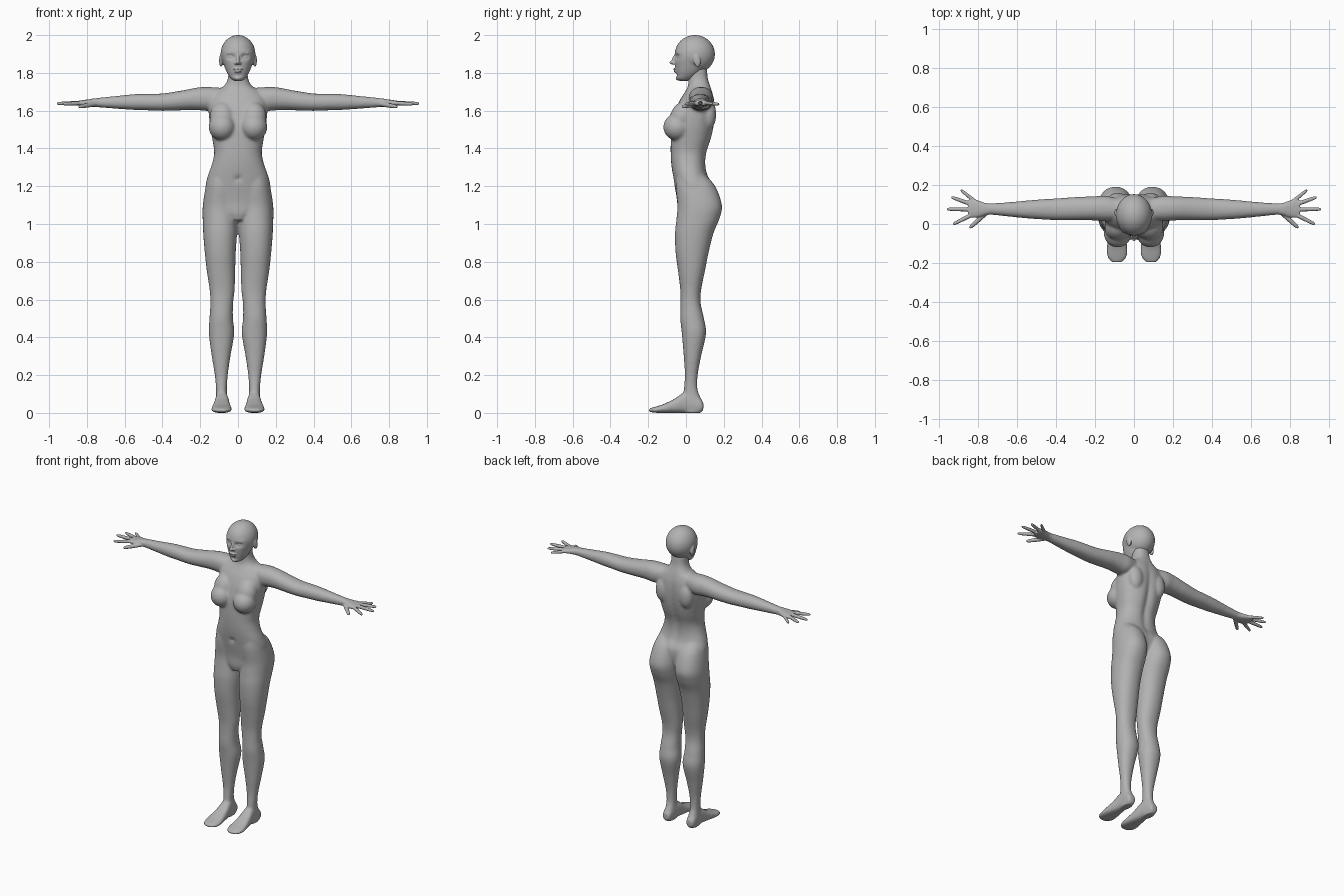
import bpy, bmesh, math
from mathutils import Vector, Matrix

grey = bpy.data.materials.new("plain grey")
grey.diffuse_color = (0.45, 0.45, 0.45, 1)


def spline(rows, steps=6):
    """Catmull-Rom resampling of section rows."""
    out = []
    for i in range(len(rows) - 1):
        p0, p1 = rows[max(i - 1, 0)], rows[i]
        p2, p3 = rows[i + 1], rows[min(i + 2, len(rows) - 1)]
        for k in range(steps):
            t = k / steps
            out.append([0.5 * (2 * b + (c - a) * t + (2 * a - 5 * b + 4 * c - d) * t * t
                               + (3 * b - a - 3 * c + d) * t ** 3)
                        for a, b, c, d in zip(p0, p1, p2, p3)])
    return out + [list(rows[-1])]


def skin(bm, rings):
    """Closed tube through rings of points."""
    vs = [[bm.verts.new(p) for p in r] for r in rings]
    n = len(vs[0])
    for a, b in zip(vs, vs[1:]):
        for i in range(n):
            j = (i + 1) % n
            bm.faces.new((a[i], a[j], b[j], b[i]))
    bm.faces.new(vs[0][::-1])
    bm.faces.new(vs[-1])


def loft(bm, rows, axis, sides=(1,), p=2.2, n=48):
    """Rows are (position, min a, max a, min b, max b) along the axis."""
    for s in sides:
        rings = []
        for t, a0, a1, b0, b1 in spline(rows):
            ring = []
            for i in range(n):
                c, d = math.cos(2 * math.pi * i / n), math.sin(2 * math.pi * i / n)
                a = (a0 + a1) / 2 + (a1 - a0) / 2 * math.copysign(abs(c) ** (2 / p), c)
                b = (b0 + b1) / 2 + (b1 - b0) / 2 * math.copysign(abs(d) ** (2 / p), d)
                q = {"x": (t, a, b), "y": (a, t, b), "z": (a, b, t)}[axis]
                ring.append((s * q[0], q[1], q[2]))
            rings.append(ring)
        skin(bm, rings)


def ball(bm, c, r, sides=(1,), tilt=0):
    for s in sides:
        m = (Matrix.Translation((s * c[0], c[1], c[2])) @ Matrix.Rotation(tilt, 4, "X")
             @ Matrix.Diagonal((*r, 1)))
        bmesh.ops.create_uvsphere(bm, u_segments=48, v_segments=32, radius=1, matrix=m)


def finger(bm, a, b, r):
    for s in (1, -1):
        p, q = Vector((s * a[0], a[1], a[2])), Vector((s * b[0], b[1], b[2]))
        d = (q - p).normalized()
        u = d.cross(Vector((0, 0, 1))).normalized()
        v = u.cross(d)
        rings = []
        for t, k in ((0, 1), (0.3, 1), (0.55, 0.95), (0.8, 0.85), (0.94, 0.7), (1, 0.35)):
            c = p.lerp(q, t)
            rings.append([c + r * k * (u * math.cos(i * math.pi / 8) + v * math.sin(i * math.pi / 8))
                          for i in range(16)])
        skin(bm, rings)


def dent(bm, x, z, sx, sz, depth, front):
    """Push the front or back surface inwards around a point."""
    for v in bm.verts:
        if (v.co.y < 0.03) == front:
            w = math.exp(-((v.co.x - x) / sx) ** 2 - ((v.co.z - z) / sz) ** 2)
            v.co.y += depth * w * (1 if front else -1)


def finish(bm, name, voxel, smooth):
    """Fuse the shells into one smooth skin."""
    bmesh.ops.recalc_face_normals(bm, faces=bm.faces[:])
    me = bpy.data.meshes.new(name)
    bm.to_mesh(me)
    bm.free()
    me.materials.append(grey)
    ob = bpy.data.objects.new(name, me)
    bpy.context.collection.objects.link(ob)
    m = ob.modifiers.new("fuse", "REMESH")
    m.mode = "VOXEL"
    m.voxel_size = voxel
    m.use_smooth_shade = True
    m = ob.modifiers.new("soften", "SMOOTH")
    m.factor = 0.5
    m.iterations = smooth
    return ob


BOTH = (1, -1)

# ---- body: torso and neck
bm = bmesh.new()
torso = [(1.02, .04, -.035, .08), (1.06, .10, -.045, .11), (1.12, .165, -.047, .14),
         (1.20, .172, -.06, .145), (1.26, .158, -.07, .115), (1.32, .137, -.078, .105),
         (1.38, .126, -.081, .112), (1.45, .136, -.08, .135), (1.52, .148, -.075, .15),
         (1.60, .155, -.055, .155), (1.66, .15, -.03, .15), (1.70, .12, -.005, .14),
         (1.73, .075, .01, .13), (1.77, .054, .013, .117), (1.83, .05, .015, .11)]
loft(bm, [(z, -r, r, f, b) for z, r, f, b in torso], "z", p=2.3)
dent(bm, 0, 1.45, .022, .2, .016, False)
dent(bm, 0, 1.24, .012, .014, .012, True)

# chest
ball(bm, (.084, -.046, 1.513), (.071, .074, .071), BOTH)
ball(bm, (.082, -.022, 1.565), (.068, .062, .085), BOTH, -0.3)

# shoulder blades
ball(bm, (.085, .12, 1.58), (.05, .04, .08), BOTH)

# legs
loft(bm, [(1.26, .03, .15, -.05, .10), (1.20, .01, .17, -.055, .155),
          (1.10, .003, .186, -.045, .190), (1.03, .002, .187, -.05, .178),
          (.95, .005, .184, -.058, .145), (.85, .012, .176, -.055, .12),
          (.75, .015, .165, -.042, .10), (.65, .018, .15, -.03, .08),
          (.58, .026, .146, -.029, .078), (.50, .027, .151, -.03, .095),
          (.42, .02, .154, -.022, .106), (.30, .04, .139, -.012, .08),
          (.20, .054, .123, -.006, .062), (.12, .059, .116, -.012, .062),
          (.06, .055, .118, -.02, .085), (0, .06, .115, -.01, .08)], "z", BOTH)

# feet
loft(bm, [(.092, .065, .11, .015, .055), (.07, .058, .118, 0, .08), (0, .05, .12, 0, .11),
          (-.06, .042, .13, 0, .075), (-.12, .034, .14, 0, .046),
          (-.165, .036, .138, .001, .032), (-.196, .058, .118, .006, .022)], "y", BOTH, 2.6)

# arms
loft(bm, [(.08, .02, .13, 1.62, 1.72), (.15, .015, .145, 1.60, 1.725),
          (.20, .018, .142, 1.602, 1.724), (.25, .02, .14, 1.604, 1.716),
          (.30, .02, .138, 1.602, 1.706), (.40, .02, .131, 1.599, 1.691),
          (.48, .024, .126, 1.602, 1.689), (.55, .029, .12, 1.604, 1.687),
          (.65, .039, .111, 1.611, 1.677), (.73, .047, .106, 1.617, 1.669),
          (.78, .047, .106, 1.622, 1.662)], "x", BOTH)
finish(bm, "body", .007, 10)

# ---- hands
bm = bmesh.new()
loft(bm, [(.72, .05, .103, 1.619, 1.667), (.76, .045, .107, 1.62, 1.665),
          (.79, .036, .117, 1.622, 1.66), (.82, .032, .127, 1.624, 1.656),
          (.85, .036, .122, 1.628, 1.651)], "x", BOTH, 2.4)
for base, tip, r in (((.76, .055, 1.635), (.842, -.020, 1.620), .0125),
                     ((.83, .048, 1.640), (.928, -.002, 1.635), .0108),
                     ((.83, .075, 1.641), (.960, .076, 1.638), .011),
                     ((.83, .100, 1.641), (.937, .138, 1.637), .0108),
                     ((.81, .112, 1.640), (.888, .175, 1.634), .0098)):
    finger(bm, base, tip, r)
finish(bm, "hands", .0035, 3)

# ---- head: skull and face
bm = bmesh.new()
ball(bm, (0, .047, 1.899), (.092, .106, .101))
face = [(1.758, .02, -.035, .01), (1.77, .038, -.049, .04), (1.80, .058, -.053, .08),
        (1.84, .074, -.058, .11), (1.88, .084, -.06, .12), (1.92, .084, -.056, .13),
        (1.96, .06, -.03, .10)]
loft(bm, [(z, -r, r, f, b) for z, r, f, b in face], "z", p=2.2)
for s in BOTH:
    dent(bm, s * .036, 1.885, .02, .014, .014, True)
dent(bm, 0, 1.787, .025, .008, .005, True)

# eyes and brows
ball(bm, (.036, -.033, 1.884), (.016, .013, .009), BOTH)
ball(bm, (.038, -.037, 1.905), (.022, .012, .006), BOTH)

# nose
ball(bm, (0, -.062, 1.872), (.009, .012, .032), tilt=-0.4)
ball(bm, (0, -.074, 1.855), (.011, .014, .009))
ball(bm, (.011, -.063, 1.851), (.008, .011, .007), BOTH)

# lips and chin
ball(bm, (0, -.054, 1.820), (.025, .013, .006))
ball(bm, (0, -.053, 1.808), (.021, .013, .006))
ball(bm, (0, -.040, 1.772), (.018, .014, .012))

# ears
ball(bm, (.090, .058, 1.865), (.010, .019, .034), BOTH, 0.2)
finish(bm, "head", .0035, 4)
